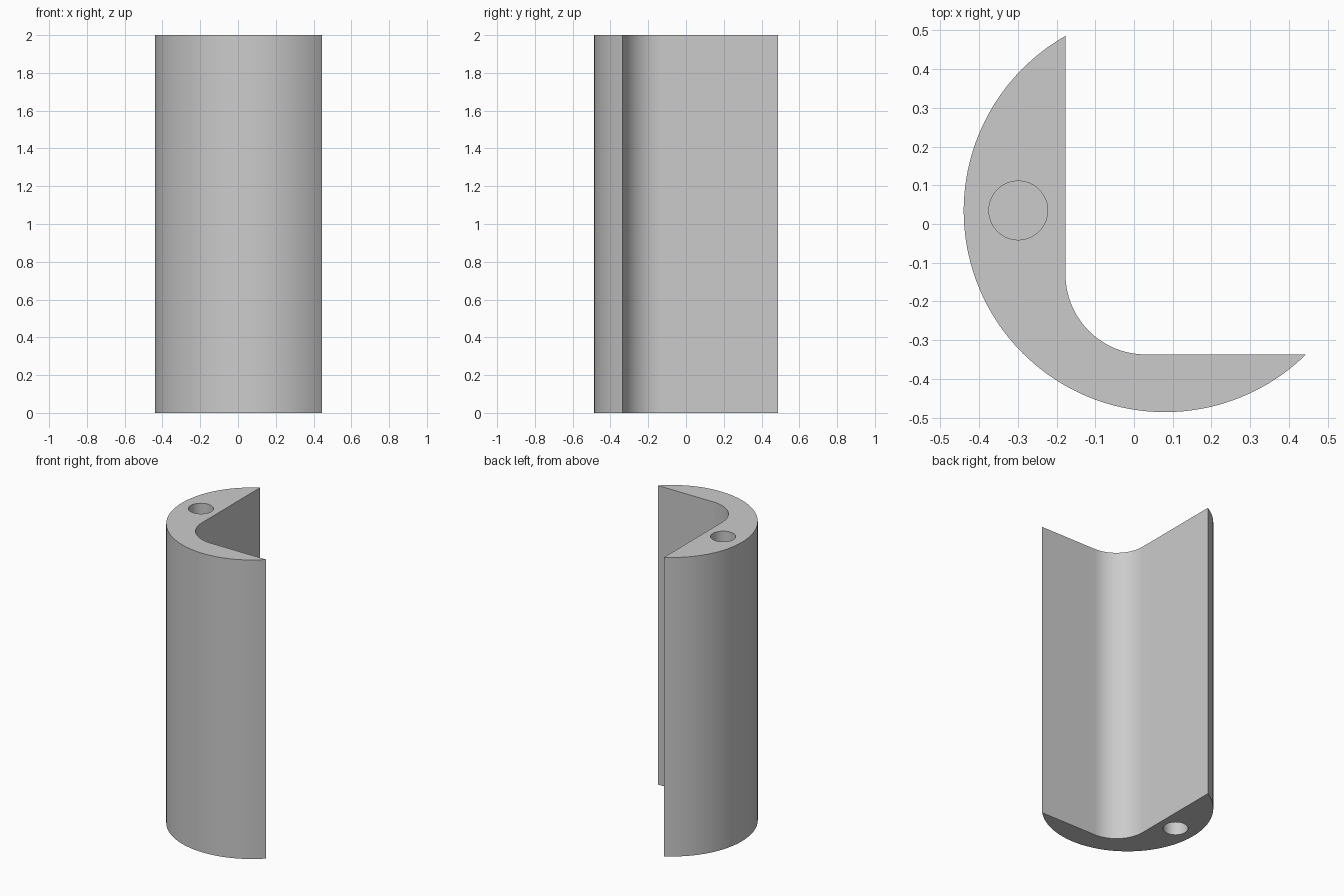
import bpy, bmesh
from math import atan2, cos, sin, pi, radians
from mathutils import Vector

cube = bpy.data.objects.get("Cube")
if cube:
    bpy.data.objects.remove(cube)

HEIGHT = 2.0
CENTRE, RADIUS = Vector((0.08, 0.034)), 0.52      # outer round wall
INNER_X, INNER_Y, FILLET = -0.177, -0.337, 0.207  # inner corner
HOLE, HOLE_RADIUS, HOLE_DEPTH = (-0.299, 0.035), 0.076, 0.3

grey = bpy.data.materials.new("light_grey")
grey.use_nodes = True
grey.diffuse_color = (0.6, 0.6, 0.6, 1)
grey.node_tree.nodes["Principled BSDF"].inputs["Base Color"].default_value = (0.6, 0.6, 0.6, 1)


def arc(centre, radius, start, end, steps):
    angles = [start + (end - start) * i / steps for i in range(steps + 1)]
    return [(centre[0] + radius * cos(a), centre[1] + radius * sin(a)) for a in angles]


def prism(name, outline, bottom, top):
    bm = bmesh.new()
    face = bm.faces.new([bm.verts.new((x, y, bottom)) for x, y in outline])
    raised = bmesh.ops.extrude_face_region(bm, geom=[face])["geom"]
    verts = [v for v in raised if isinstance(v, bmesh.types.BMVert)]
    bmesh.ops.translate(bm, verts=verts, vec=(0, 0, top - bottom))
    bmesh.ops.recalc_face_normals(bm, faces=bm.faces)
    mesh = bpy.data.meshes.new(name)
    bm.to_mesh(mesh)
    bm.free()
    mesh.materials.append(grey)
    obj = bpy.data.objects.new(name, mesh)
    bpy.context.collection.objects.link(obj)
    return obj


# Crescent body: outer arc, then back along the filleted inner corner
dx, dy = INNER_X - CENTRE.x, INNER_Y - CENTRE.y
start = atan2((RADIUS ** 2 - dx ** 2) ** 0.5, dx)
end = 2 * pi + atan2(dy, (RADIUS ** 2 - dy ** 2) ** 0.5)
outline = arc(CENTRE, RADIUS, start, end, 96)
outline += arc((INNER_X + FILLET, INNER_Y + FILLET), FILLET, 1.5 * pi, pi, 32)
body = prism("corner_guard_body", outline, 0, HEIGHT)

# Blind round sockets in both ends
circle = arc(HOLE, HOLE_RADIUS, 0, 2 * pi, 48)[:-1]
for name, low, high in (("bottom_socket_cutter", -0.1, HOLE_DEPTH),
                        ("top_socket_cutter", HEIGHT - HOLE_DEPTH, HEIGHT + 0.1)):
    cutter = prism(name, circle, low, high)
    cutter.hide_render = True
    bpy.context.view_layer.objects.active = body
    cut = body.modifiers.new(name, "BOOLEAN")
    cut.operation = "DIFFERENCE"
    cut.solver = "EXACT"
    cut.object = cutter
    bpy.ops.object.modifier_apply(modifier=cut.name)
    bpy.data.objects.remove(cutter)

# Smooth curved walls, sharp rims
bpy.ops.object.select_all(action="DESELECT")
body.select_set(True)
bpy.context.view_layer.objects.active = body
bpy.ops.object.shade_smooth_by_angle(angle=radians(30))
